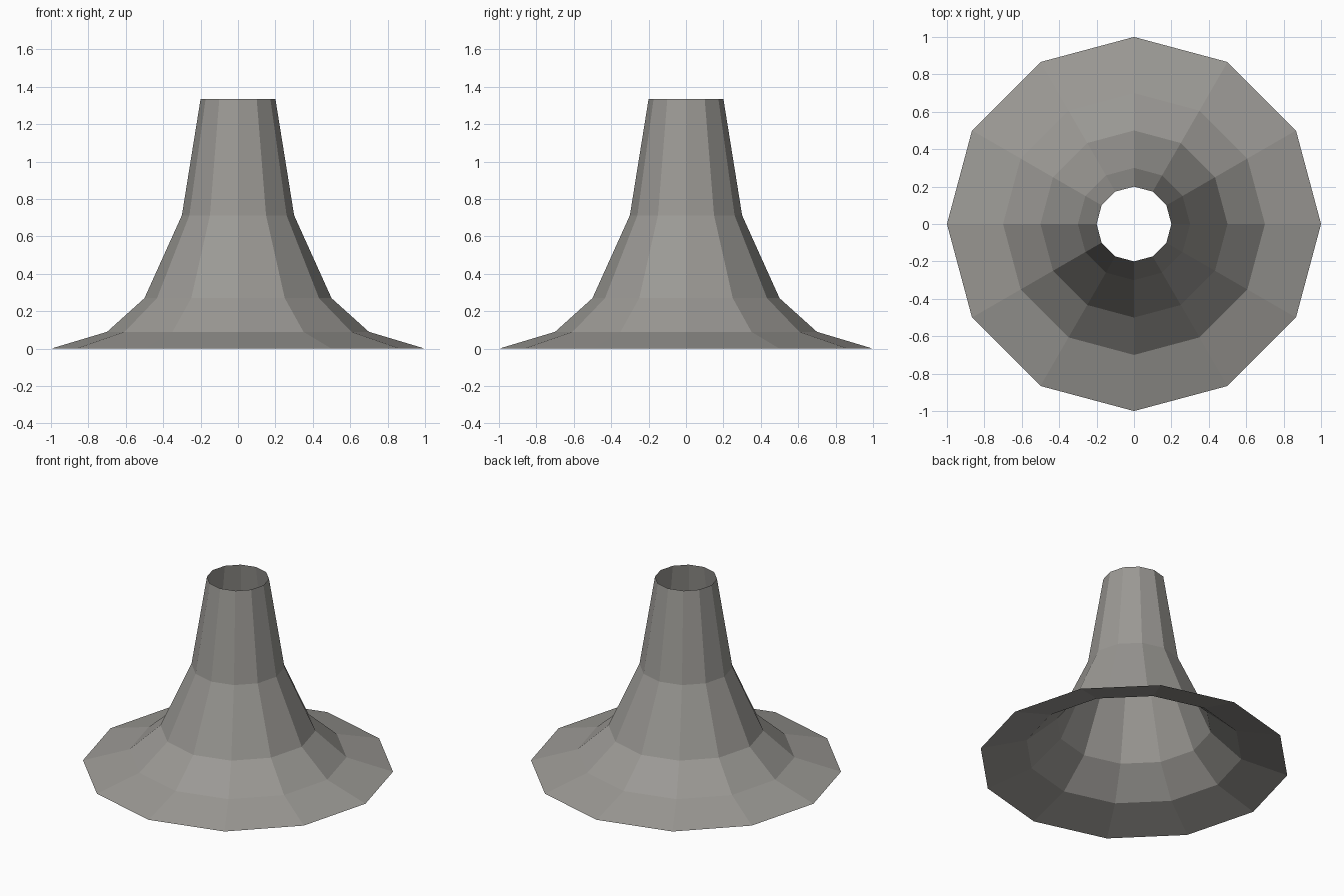
import bpy
import bmesh
from math import cos, sin, tau

if "Cube" in bpy.data.objects:
    bpy.data.objects.remove(bpy.data.objects["Cube"], do_unlink=True)

SIDES = 12
# radius and height, from the flared rim up to the open mouth
PROFILE = [(1.0, 0.0), (0.7, 0.09), (0.5, 0.27), (0.3, 0.713), (0.2, 1.335)]


def make_material(name, colour):
    mat = bpy.data.materials.new(name)
    mat.use_nodes = True
    mat.diffuse_color = colour
    mat.node_tree.nodes["Principled BSDF"].inputs["Base Color"].default_value = colour
    return mat


def lathe_shell(name, profile, sides, mat):
    """Open, faceted shell turned around the z axis."""
    bm = bmesh.new()
    rings = [[bm.verts.new((r * cos(tau * i / sides), r * sin(tau * i / sides), z))
              for i in range(sides)] for r, z in profile]
    for low, high in zip(rings, rings[1:]):
        for i in range(sides):
            j = (i + 1) % sides
            bm.faces.new((low[i], low[j], high[j], high[i]))
    mesh = bpy.data.meshes.new(name)
    bm.to_mesh(mesh)
    bm.free()
    mesh.materials.append(mat)
    obj = bpy.data.objects.new(name, mesh)
    bpy.context.collection.objects.link(obj)
    return obj


# Flared hollow funnel, open at both ends
stone = make_material("warm grey", (0.33, 0.32, 0.30, 1.0))
lathe_shell("flared_funnel", PROFILE, SIDES, stone)
